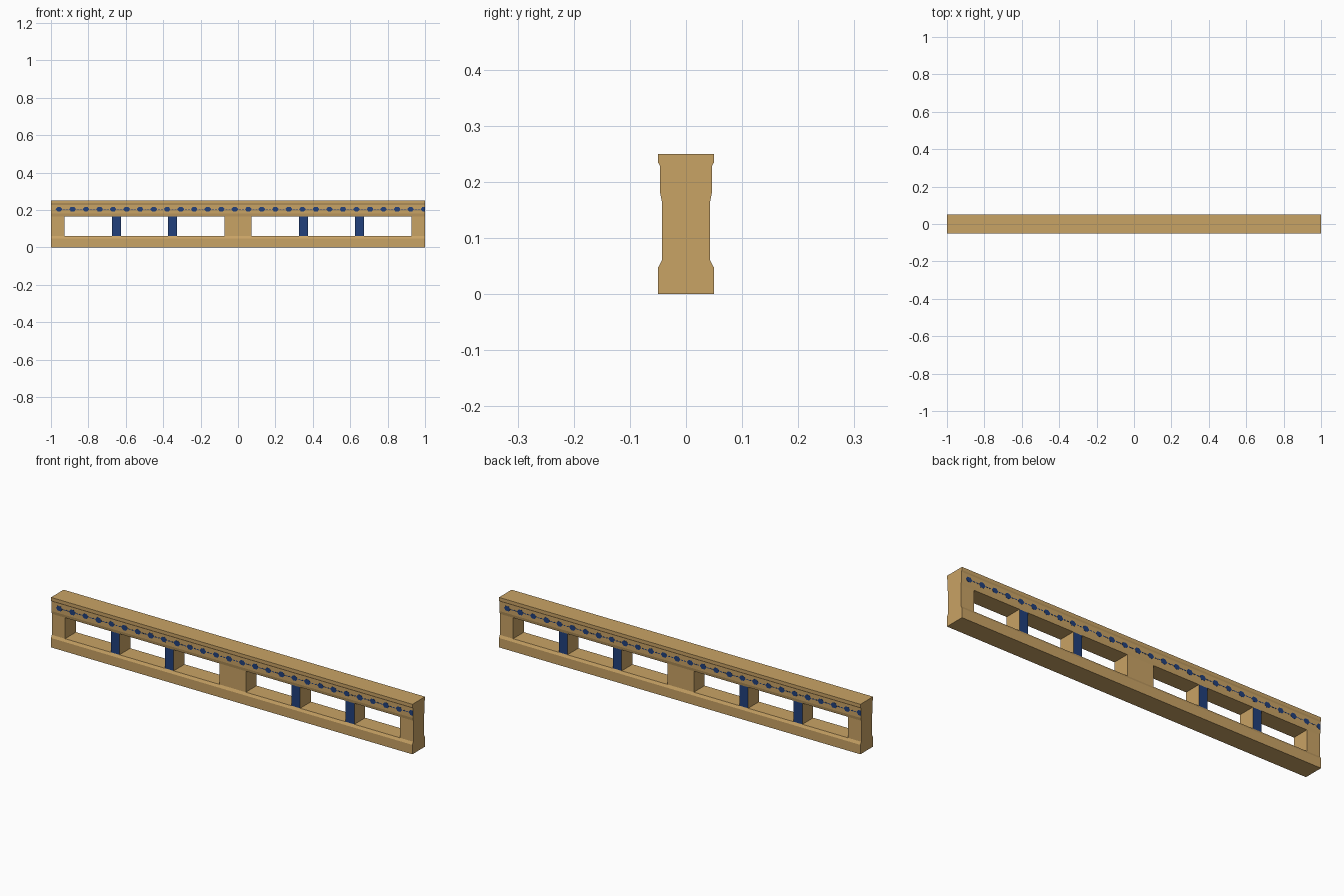
import bpy, bmesh, math

if "Cube" in bpy.data.objects:
    bpy.data.objects.remove(bpy.data.objects["Cube"])

def material(name, rgb):
    m = bpy.data.materials.new(name)
    m.diffuse_color = (*rgb, 1)
    m.use_nodes = True
    m.node_tree.nodes["Principled BSDF"].inputs["Base Color"].default_value = m.diffuse_color
    return m

SAND = material("sandstone", (0.584, 0.366, 0.130))
BLUE = material("deep blue", (0.015, 0.051, 0.202))

def finish(bm, name, mats):
    me = bpy.data.meshes.new(name)
    bmesh.ops.recalc_face_normals(bm, faces=bm.faces)
    bm.to_mesh(me)
    bm.free()
    for m in mats:
        me.materials.append(m)
    ob = bpy.data.objects.new(name, me)
    bpy.context.collection.objects.link(ob)
    return ob

def rail(name, half):
    """Extrude a symmetric (y, z) half profile along x."""
    pts = half + [(-y, z) for y, z in reversed(half)]
    bm = bmesh.new()
    f = bm.faces.new([bm.verts.new((-1, y, z)) for y, z in pts])
    ext = bmesh.ops.extrude_face_region(bm, geom=[f])["geom"]
    bmesh.ops.translate(bm, vec=(2, 0, 0),
                        verts=[v for v in ext if isinstance(v, bmesh.types.BMVert)])
    return finish(bm, name, [SAND])

def post(name, x0, x1, blue=False):
    """Upright between the rails, optionally with blue front and back."""
    bm = bmesh.new()
    bmesh.ops.create_cube(bm, size=1)
    for v in bm.verts:
        v.co = ((x0 + x1) / 2 + v.co.x * (x1 - x0), v.co.y * 0.086, 0.1125 + v.co.z * 0.105)
    bm.normal_update()
    if blue:
        for f in bm.faces:
            f.material_index = int(abs(f.normal.y) > 0.5)
    return finish(bm, name, [SAND, BLUE] if blue else [SAND])

# Moulded rails
rail("bottom_rail", [(0.05, 0), (0.05, 0.047), (0.043, 0.06)])
rail("top_rail", [(0.043, 0.165), (0.046, 0.18), (0.046, 0.228), (0.05, 0.235), (0.05, 0.25)])

# Solid posts
post("left_end_post", -1, -0.927)
post("centre_post", -0.073, 0.073)
post("right_end_post", 0.927, 1)

# Slim balusters with blue faces
for i, x in enumerate((-0.65, -0.35, 0.35, 0.65)):
    post(f"baluster_{i + 1}", x - 0.024, x + 0.024, blue=True)

# Painted frieze: pointed rosettes joined by thin dashes
def frieze(name, angle):
    bm = bmesh.new()

    def plate(pts):
        vs = [(max(-1, min(1, x)), z) for x, z in pts]
        f = bm.faces.new([bm.verts.new((x, -0.0466, z)) for x, z in vs])
        ext = bmesh.ops.extrude_face_region(bm, geom=[f])["geom"]
        bmesh.ops.translate(bm, vec=(0, 0.001, 0),
                            verts=[v for v in ext if isinstance(v, bmesh.types.BMVert)])

    z = 0.204
    for i in range(28):
        x = -0.957 + i * 0.0723
        w, h = (0.018, 0.012) if i % 2 == 0 else (0.019, 0.013)
        plate([(x - w, z), (x - 0.008, z - h), (x + 0.008, z - h),
               (x + w, z), (x + 0.008, z + h), (x - 0.008, z + h)])
        if i < 27:
            for d in (0.028, 0.044):
                plate([(x + d - 0.006, z - 0.002), (x + d + 0.006, z - 0.002),
                       (x + d + 0.006, z + 0.002), (x + d - 0.006, z + 0.002)])
    ob = finish(bm, name, [BLUE])
    ob.rotation_euler.z = angle

frieze("front_frieze", 0)
frieze("back_frieze", math.pi)
